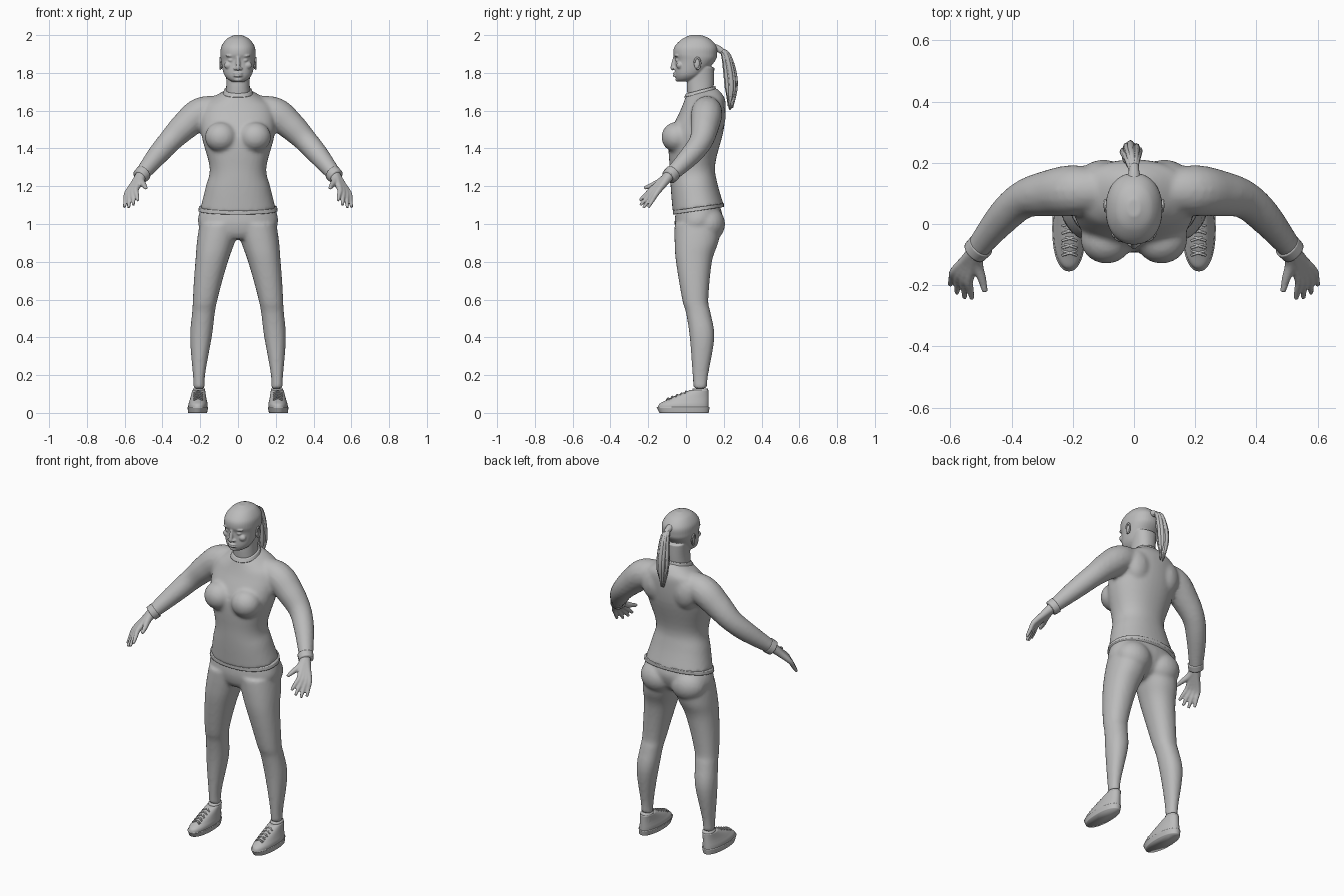
import bpy, bmesh, math, random
from mathutils import Vector, Matrix

if "Cube" in bpy.data.objects:
    bpy.data.objects.remove(bpy.data.objects["Cube"])

BOTH = (1, -1)
random.seed(4)

grey = bpy.data.materials.new("plain grey")
grey.use_nodes = True
colour = (.5, .5, .5, 1)
grey.diffuse_color = colour
grey.node_tree.nodes["Principled BSDF"].inputs["Base Color"].default_value = colour


def smooth_rows(rows, steps=5):
    """Catmull-Rom interpolation of equal-length rows."""
    result = []
    last = len(rows) - 1
    for index in range(last):
        group = [rows[max(0, min(last, index + shift))] for shift in (-1, 0, 1, 2)]
        for step in range(steps):
            t = step / steps
            row = []
            for before, start, end, after in zip(*group):
                slope_in = (end - before) / 2
                slope_out = (after - start) / 2
                rise = end - start
                cubic = slope_in + slope_out - 2 * rise
                square = rise - slope_in - cubic
                row.append(start + t * (slope_in + t * (square + t * cubic)))
            result.append(row)
    return result + [list(rows[-1])]


def skin(bm, rings, sides):
    """Join rings into a capped surface, once for each side."""
    for side in sides:
        loops = [[bm.verts.new((side * p[0], p[1], p[2])) for p in ring] for ring in rings]
        for lower, upper in zip(loops, loops[1:]):
            for i in range(len(lower)):
                bm.faces.new((lower[i - 1], lower[i], upper[i], upper[i - 1]))
        bm.faces.new(loops[0])
        bm.faces.new(loops[-1])


def middle_line(z):
    return 0


def leg_line(z):
    """Sideways position of the leg axis at a height."""
    return .207 - .15 * (z - .13) ** 2


def stack(bm, rows, centre=middle_line, sides=(1,), tilt=0, power=2.2, count=40):
    """Upright loft; each row gives height, half width, front y, back y."""
    rings = []
    for z, width, front, back in smooth_rows(rows):
        ring = []
        for i in range(count):
            angle = math.tau * i / count
            across, along = (math.copysign(abs(v) ** (2 / power), v)
                             for v in (math.cos(angle), math.sin(angle)))
            ring.append((centre(z) + width * across,
                         (front + back) / 2 + (back - front) / 2 * along,
                         z + tilt * along))
        rings.append(ring)
    skin(bm, rings, sides)


def tube(bm, points, sides=(1,), count=16):
    """Round loft along a path; each point gives x, y, z, radius."""
    rows = smooth_rows(points)
    path = [Vector(row[:3]) for row in rows]
    rings = []
    for i, (spot, row) in enumerate(zip(path, rows)):
        heading = path[min(i + 1, len(path) - 1)] - path[max(i - 1, 0)]
        heading.normalize()
        u = heading.cross(Vector((1, 0, 1))).normalized()
        v = heading.cross(u)
        angles = [math.tau * k / count for k in range(count)]
        rings.append([spot + row[3] * (u * math.cos(a) + v * math.sin(a)) for a in angles])
    skin(bm, rings, sides)


def ball(bm, centre, radii, sides=(1,)):
    for side in sides:
        place = Matrix.Translation((side * centre[0], centre[1], centre[2]))
        bmesh.ops.create_uvsphere(bm, u_segments=24, v_segments=16, radius=1,
                                  matrix=place @ Matrix.Diagonal((*radii, 1)))


def finish(name, bm, voxel=0, relax=4):
    """Make the object; a voxel size fuses its pieces into one soft skin."""
    bmesh.ops.recalc_face_normals(bm, faces=bm.faces)
    for face in bm.faces:
        face.smooth = True
    mesh = bpy.data.meshes.new(name)
    bm.to_mesh(mesh)
    bm.free()
    mesh.materials.append(grey)
    part = bpy.data.objects.new(name, mesh)
    bpy.context.collection.objects.link(part)
    if voxel:
        fuse = part.modifiers.new("fuse", 'REMESH')
        fuse.mode = 'VOXEL'
        fuse.voxel_size = voxel
        fuse.use_smooth_shade = True
        soften = part.modifiers.new("soften", 'SMOOTH')
        soften.factor = .5
        soften.iterations = relax


# Long-sleeved top: torso, bust, shoulder blades and arms
bm = bmesh.new()
stack(bm, [(1.08, .2, -.07, .2), (1.2, .17, -.08, .165), (1.3, .15, -.085, .155),
           (1.48, .195, -.09, .2), (1.62, .19, -.03, .21), (1.67, .13, -.01, .19),
           (1.7, .07, 0, .16)], tilt=.02)
ball(bm, (.09, -.05, 1.46), (.085, .08, .08), BOTH)
ball(bm, (.1, .15, 1.57), (.08, .06, .1), BOTH)
tube(bm, [(.06, .11, 1.62, .06), (.19, .11, 1.59, .083), (.28, .1, 1.52, .076),
          (.36, .08, 1.44, .063), (.43, .02, 1.36, .055), (.52, -.09, 1.25, .037)], BOTH)
finish("shirt", bm, .011)

# Hem band, collar and cuffs
bm = bmesh.new()
stack(bm, [(1.07, .21, -.07, .2), (1.09, .207, -.07, .2)], tilt=.02)
finish("shirt_hem", bm)
bm = bmesh.new()
stack(bm, [(1.69, .08, -.01, .16), (1.71, .073, 0, .155)], tilt=.02)
finish("collar", bm)
bm = bmesh.new()
tube(bm, [(.5, -.07, 1.27, .044), (.52, -.09, 1.25, .042)], BOTH)
finish("cuffs", bm)

# Trousers: pelvis, seat and legs
bm = bmesh.new()
stack(bm, [(1.14, .17, -.04, .16), (1.06, .205, -.055, .19), (1, .21, -.06, .18),
           (.95, .18, -.05, .15), (.92, .1, -.03, .1)])
ball(bm, (.1, .115, 1), (.105, .092, .095), BOTH)
stack(bm, [(1, .11, -.06, .19), (.9, .1, -.06, .17), (.8, .086, -.053, .137),
           (.6, .065, -.02, .118), (.53, .06, 0, .13), (.4, .057, .02, .15),
           (.2, .032, .035, .117), (.13, .03, .04, .11)], leg_line, BOTH)
finish("trousers", bm, .01)

# Sock cuffs at the ankles
bm = bmesh.new()
stack(bm, [(.06, .03, .04, .11), (.13, .032, .035, .117)], leg_line, BOTH)
finish("socks", bm)


def shoe_line(z):
    return .214 - z / 20


# Shoes: sole, upper and crossed laces
bm = bmesh.new()
stack(bm, [(0, .05, -.14, .12), (.03, .055, -.155, .125)], shoe_line, BOTH)
finish("shoe_soles", bm)
bm = bmesh.new()
stack(bm, [(.02, .051, -.15, .12), (.045, .051, -.143, .12), (.065, .046, -.11, .12),
           (.085, .041, -.07, .12), (.12, .034, .02, .12)], shoe_line, BOTH)
finish("shoe_uppers", bm)
bm = bmesh.new()
for row in range(5):
    y, z = -.095 + .024 * row, .078 + .009 * row
    for lean in BOTH:
        shift = lean * .008
        tube(bm, [(.187, y - shift, z - .01, .004), (.21, y, z, .004),
                  (.235, y + shift, z - .01, .004)], BOTH, count=8)
finish("shoe_laces", bm)

# Hands: four fingers fanned between index and little finger, plus thumb
bm = bmesh.new()
wrist = Vector((.512, -.085, 1.26))
first_knuckle, last_knuckle = Vector((.54, -.185, 1.18)), Vector((.588, -.155, 1.163))
first_tip, last_tip = Vector((.53, -.245, 1.125)), Vector((.602, -.2, 1.088))
for finger in range(4):
    t = finger / 3
    knuckle = first_knuckle.lerp(last_knuckle, t)
    reach = first_tip.lerp(last_tip, t) - knuckle
    tip = knuckle + reach * (1 + .25 * math.sin(math.pi * t))
    tube(bm, [(*wrist, .029), (*wrist.lerp(knuckle, .5), .02), (*knuckle, .0145),
              (*knuckle.lerp(tip, .5), .0115), (*tip, .008)], BOTH)
tube(bm, [(*wrist, .029), (.513, -.13, 1.228, .02), (.497, -.18, 1.205, .014),
          (.487, -.222, 1.19, .009)], BOTH)
finish("hands", bm, .005, 2)

# Head and neck with nose, lips, chin, brows, cheeks and eyes
bm = bmesh.new()
stack(bm, [(1.65, .066, .01, .14), (1.75, .062, .005, .148), (1.83, .066, .02, .15)])
stack(bm, [(1.755, .034, -.044, .02), (1.77, .058, -.053, .06), (1.8, .077, -.058, .1),
           (1.865, .09, -.057, .155), (1.9, .093, -.067, .165), (1.94, .088, -.06, .162),
           (1.98, .06, -.02, .127), (2, .02, .025, .08)])
tube(bm, [(0, -.058, 1.89, .008), (0, -.07, 1.83, .012), (0, -.066, 1.82, .009)])
ball(bm, (.014, -.062, 1.823), (.01, .011, .008), BOTH)
for lip_height in (1.797, 1.785):
    ball(bm, (0, -.058, lip_height), (.025, .012, .006))
ball(bm, (0, -.042, 1.765), (.024, .014, .012))
ball(bm, (.037, -.047, 1.89), (.028, .014, .007), BOTH)
ball(bm, (.05, -.033, 1.84), (.024, .018, .02), BOTH)
ball(bm, (.036, -.042, 1.867), (.017, .014, .01), BOTH)
finish("head", bm, .0045, 2)

# Ears: flat shell with a raised rim
bm = bmesh.new()
ball(bm, (.088, .058, 1.848), (.008, .015, .028), BOTH)
rim_angles = [math.radians(a) for a in range(-110, 180, 40)]
tube(bm, [(.094, .06 + .016 * math.cos(a), 1.85 + .03 * math.sin(a), .005)
          for a in rim_angles], BOTH, count=8)
finish("ears", bm)

# Ponytail: tie and loose locks that fan out from it
bm = bmesh.new()
tube(bm, [(0, .15, 1.93, .024), (0, .17, 1.928, .018), (0, .19, 1.915, .016)])
finish("hair_tie", bm)
bm = bmesh.new()
locks = 22
for lock in range(locks):
    angle = lock * 2.4
    spread = .026 * math.sqrt((lock + .5) / locks)
    across, along = spread * math.cos(angle), spread * math.sin(angle)
    end = random.uniform(1.6, 1.67)
    spine = [(.17, 1.928, .2, .007), (.208, 1.9, .6, .011), (.23, 1.81, 1, .012),
             (.238, 1.72, 1, .011), (.234, end, .5, .003)]
    tube(bm, [(fan * (across - .01), y + fan * along, z, radius)
              for y, z, fan, radius in spine], count=8)
finish("ponytail", bm)
